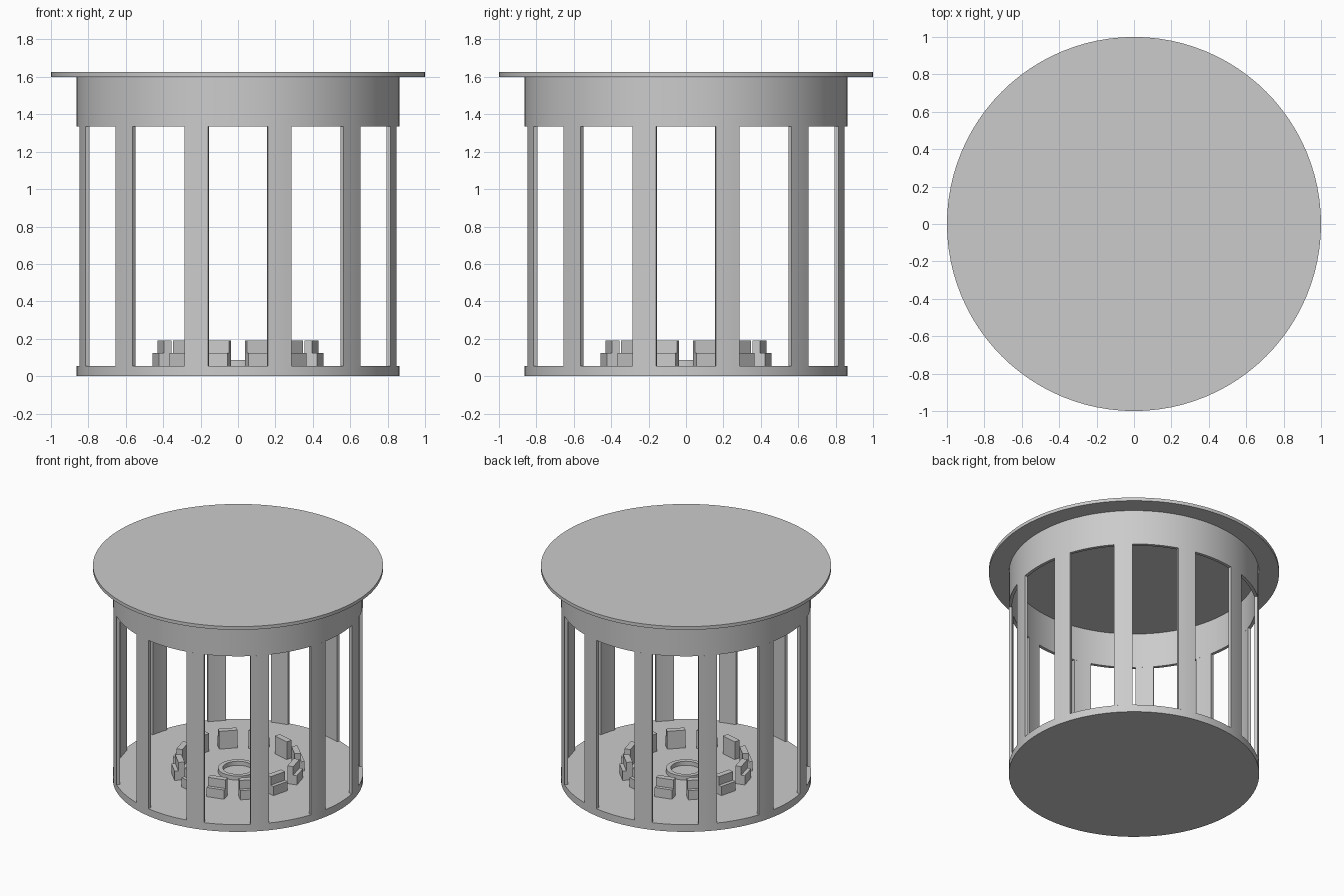
import bpy, bmesh
from math import sin, cos, radians, tau

if "Cube" in bpy.data.objects:
    bpy.data.objects.remove(bpy.data.objects["Cube"])

GREY = (0.6, 0.6, 0.6, 1)
grey = bpy.data.materials.new("plain grey")
grey.use_nodes = True
grey.diffuse_color = GREY
grey.node_tree.nodes["Principled BSDF"].inputs["Base Color"].default_value = GREY

COUNT = 12
STEP = tau / COUNT
DRUM_R, INNER_R = 0.863, 0.84
FLOOR_Z, BAND_Z, LID_Z, TOP_Z = 0.055, 1.335, 1.6, 1.625


def finish(bm, name, smooth=True):
    bmesh.ops.recalc_face_normals(bm, faces=bm.faces)
    mesh = bpy.data.meshes.new(name)
    bm.to_mesh(mesh)
    bm.free()
    mesh.materials.append(grey)
    obj = bpy.data.objects.new(name, mesh)
    bpy.context.collection.objects.link(obj)
    if smooth:
        bpy.ops.object.select_all(action="DESELECT")
        obj.select_set(True)
        bpy.context.view_layer.objects.active = obj
        bpy.ops.object.shade_smooth_by_angle(angle=radians(30))
    return obj


def disc(name, radius, z0, z1):
    bm = bmesh.new()
    bmesh.ops.create_cone(bm, cap_ends=True, segments=96, radius1=radius,
                          radius2=radius, depth=z1 - z0)
    bmesh.ops.translate(bm, verts=bm.verts, vec=(0, 0, (z0 + z1) / 2))
    return finish(bm, name)


def curved_wall(name, r0, r1, z0, z1, start=0, sweep=tau, steps=96):
    """Sweep a rectangular section round the z axis."""
    bm = bmesh.new()
    closed = sweep >= tau
    loops = []
    for i in range(steps if closed else steps + 1):
        a = start + sweep * i / steps
        loops.append([bm.verts.new((r * cos(a), r * sin(a), z))
                      for r, z in ((r0, z0), (r1, z0), (r1, z1), (r0, z1))])
    pairs = list(zip(loops, loops[1:]))
    if closed:
        pairs.append((loops[-1], loops[0]))
    else:
        bm.faces.new(loops[0])
        bm.faces.new(loops[-1])
    for a, b in pairs:
        for k in range(4):
            m = (k + 1) % 4
            bm.faces.new((a[k], a[m], b[m], b[k]))
    return finish(bm, name)


def seat(name, angle):
    """Stepped block: tall back towards the middle, low ledge outside."""
    profile = [(0.385, FLOOR_Z), (0.455, FLOOR_Z), (0.455, 0.125),
               (0.428, 0.125), (0.428, 0.19), (0.385, 0.19)]
    bm = bmesh.new()
    face = bm.faces.new([bm.verts.new((r, -0.064, z)) for r, z in profile])
    ext = bmesh.ops.extrude_face_region(bm, geom=[face])["geom"]
    moved = [v for v in ext if isinstance(v, bmesh.types.BMVert)]
    bmesh.ops.translate(bm, verts=moved, vec=(0, 0.128, 0))
    finish(bm, name, smooth=False).rotation_euler.z = angle


# Floor, upper band and overhanging lid
disc("base", DRUM_R, 0, FLOOR_Z)
curved_wall("upper_band", INNER_R, DRUM_R, BAND_Z, LID_Z)
disc("lid", 1.0, LID_Z, TOP_Z)

# Columns with a seat in line with each
HALF = radians(4.3)
for i in range(COUNT):
    angle = (i + 0.5) * STEP
    curved_wall(f"column_{i + 1}", INNER_R, DRUM_R, FLOOR_Z, BAND_Z,
                angle - HALF, 2 * HALF, 4)
    seat(f"seat_{i + 1}", angle)

# Ring in the middle of the floor
curved_wall("centre_ring", 0.105, 0.137, FLOOR_Z, 0.086, steps=48)
